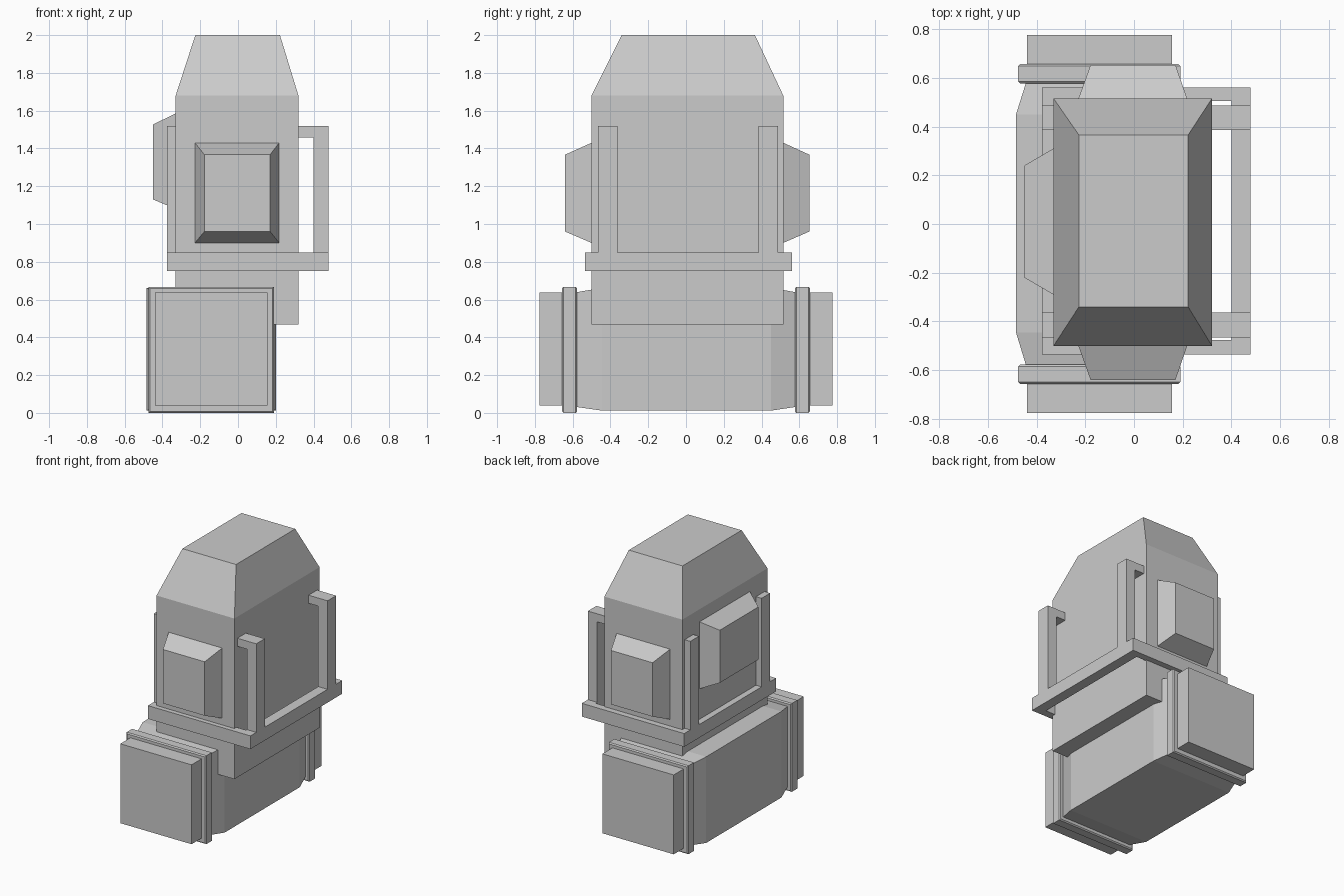
import bpy, bmesh

if "Cube" in bpy.data.objects:
    bpy.data.objects.remove(bpy.data.objects["Cube"])


def loft(name, axis, sections):
    """Closed solid through rectangles (pos, a0, a1, b0, b1) stacked along an axis."""
    bm = bmesh.new()
    rings = []
    for p, a0, a1, b0, b1 in sections:
        ring = []
        for a, b in ((a0, b0), (a1, b0), (a1, b1), (a0, b1)):
            co = {'x': (p, a, b), 'y': (a, p, b), 'z': (a, b, p)}[axis]
            ring.append(bm.verts.new(co))
        rings.append(ring)
    for r, s in zip(rings, rings[1:]):
        for i in range(4):
            j = (i + 1) % 4
            bm.faces.new((r[i], r[j], s[j], s[i]))
    bm.faces.new(rings[0])
    bm.faces.new(rings[-1])
    bmesh.ops.recalc_face_normals(bm, faces=bm.faces)
    mesh = bpy.data.meshes.new(name)
    bm.to_mesh(mesh)
    bm.free()
    obj = bpy.data.objects.new(name, mesh)
    bpy.context.collection.objects.link(obj)
    return obj


def box(name, x0, x1, y0, y1, z0, z1):
    return loft(name, 'z', [(z0, x0, x1, y0, y1), (z1, x0, x1, y0, y1)])


# Tower with tapered roof
tower = (-0.33, 0.32, -0.50, 0.515)
loft("tower", 'z', [(0.468, *tower), (1.68, *tower),
                    (2.0, -0.226, 0.222, -0.34, 0.365)])

# Raised panels on the front, back and left walls
for name, y0, y1 in (("front_panel", -0.50, -0.64), ("back_panel", 0.515, 0.653)):
    loft(name, 'y', [(y0, -0.228, 0.218, 0.90, 1.43),
                     (y1, -0.178, 0.17, 0.96, 1.367)])
loft("left_panel", 'x', [(-0.33, -0.29, 0.31, 1.08, 1.585),
                         (-0.45, -0.22, 0.24, 1.13, 1.527)])

# Rectangular rail around the tower
box("rail_right", 0.40, 0.478, -0.535, 0.56, 0.75, 0.85)
box("rail_left", -0.377, -0.33, -0.535, 0.56, 0.75, 0.85)
box("rail_front", -0.33, 0.40, -0.535, -0.475, 0.75, 0.85)
box("rail_back", -0.33, 0.40, 0.505, 0.56, 0.75, 0.85)

# Rail posts, with arms hooking onto the right wall
for side, y0, y1 in (("front", -0.465, -0.363), ("back", 0.385, 0.487)):
    box(f"{side}_right_post", 0.40, 0.478, y0, y1, 0.85, 1.518)
    box(f"{side}_right_arm", 0.32, 0.40, y0, y1, 1.457, 1.518)
    box(f"{side}_left_post", -0.377, -0.33, y0, y1, 0.85, 1.518)

# Horizontal base duct, narrowed at both ends
end = (-0.44, 0.155, 0.033, 0.637)
mid = (-0.484, 0.20, 0.012, 0.662)
loft("base_duct", 'y', [(-0.59, *end), (-0.445, *mid), (0.45, *mid), (0.59, *end)])

# Flanges with a fine chamfer and the end caps
for side, s in (("front", -1), ("back", 1)):
    rim = (-0.475, 0.19, 0.0, 0.667)
    inner = (-0.467, 0.182, 0.008, 0.659)
    loft(f"{side}_flange", 'y', [(s * 0.576, *inner), (s * 0.584, *rim),
                                 (s * 0.648, *rim), (s * 0.656, *inner)])
    box(f"{side}_end_cap", -0.44, 0.155, *sorted((s * 0.65, s * 0.775)), 0.038, 0.637)
